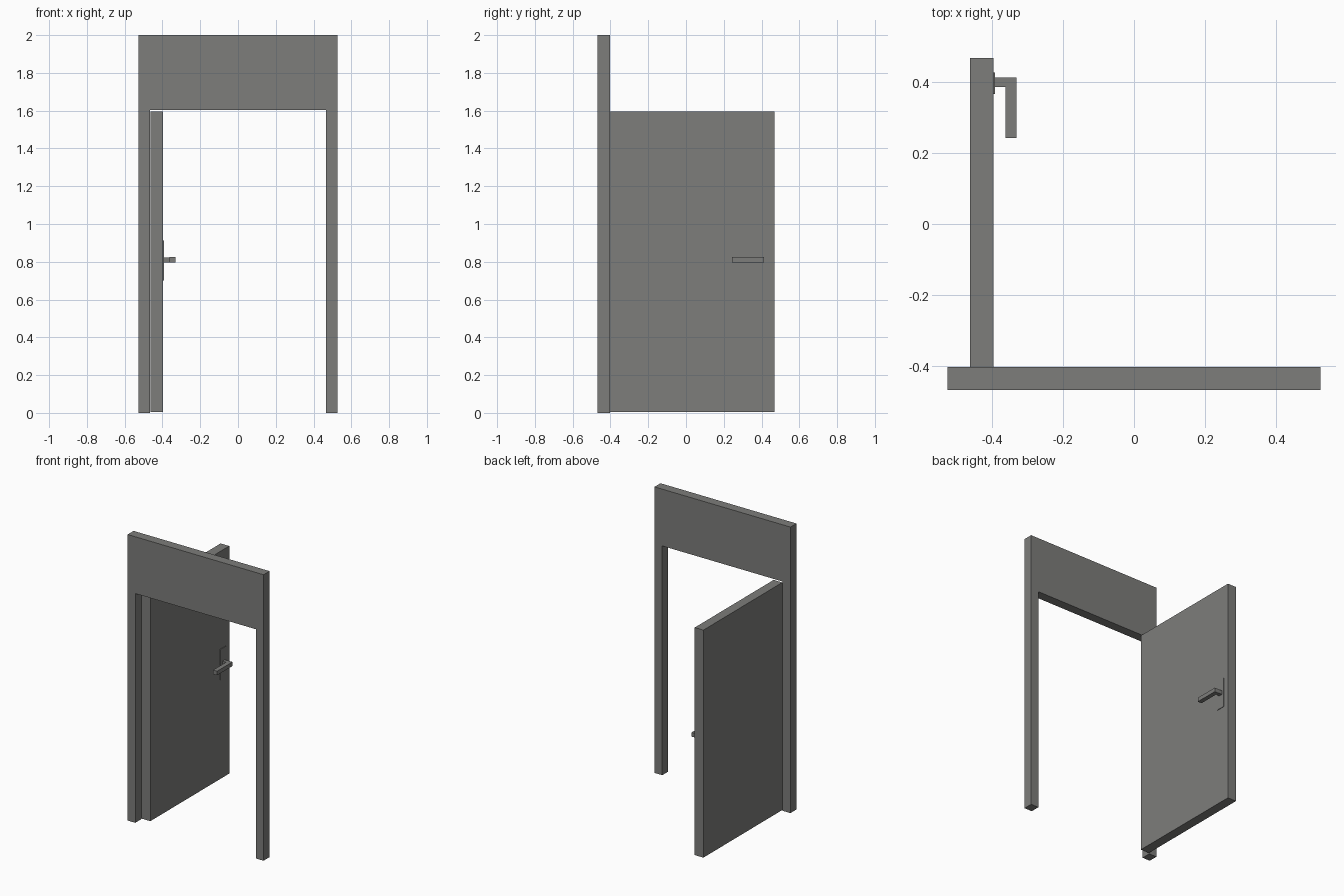
import bpy
import bmesh
from mathutils import Vector

if "Cube" in bpy.data.objects:
    bpy.data.objects.remove(bpy.data.objects["Cube"])

# One flat grey for everything
grey = bpy.data.materials.new("warm_grey")
grey.diffuse_color = (0.205, 0.205, 0.197, 1.0)
grey.use_nodes = True
grey.node_tree.nodes["Principled BSDF"].inputs["Base Color"].default_value = grey.diffuse_color


def box(name, x, y, z):
    """Box spanning the (min, max) ranges x, y, z."""
    centre = Vector((sum(r) / 2 for r in (x, y, z)))
    size = Vector((r[1] - r[0] for r in (x, y, z)))
    bm = bmesh.new()
    bmesh.ops.create_cube(bm, size=1)
    bmesh.ops.scale(bm, vec=size, verts=bm.verts)
    mesh = bpy.data.meshes.new(name)
    bm.to_mesh(mesh)
    bm.free()
    mesh.materials.append(grey)
    obj = bpy.data.objects.new(name, mesh)
    obj.location = centre
    bpy.context.collection.objects.link(obj)
    return obj


# Frame: two posts and the panel above the opening
FRAME_Y = (-0.469, -0.403)
OUTER, INNER = 0.526, 0.466
box("left_post", (-OUTER, -INNER), FRAME_Y, (0, 2))
box("right_post", (INNER, OUTER), FRAME_Y, (0, 2))
box("header_panel", (-INNER, INNER), FRAME_Y, (1.603, 2))

# Door leaf, swung open 90 degrees
DOOR_FACE = -0.396
box("door_leaf", (-0.463, DOOR_FACE), (-0.403, 0.469), (0.005, 1.596))

# Handle: back plate, spindle and lever pointing toward the hinge
box("handle_plate", (DOOR_FACE, DOOR_FACE + 0.004), (0.367, 0.428), (0.70, 0.913))
box("handle_spindle", (DOOR_FACE, -0.363), (0.387, 0.414), (0.796, 0.823))
box("handle_lever", (-0.363, -0.332), (0.243, 0.413), (0.795, 0.824))
